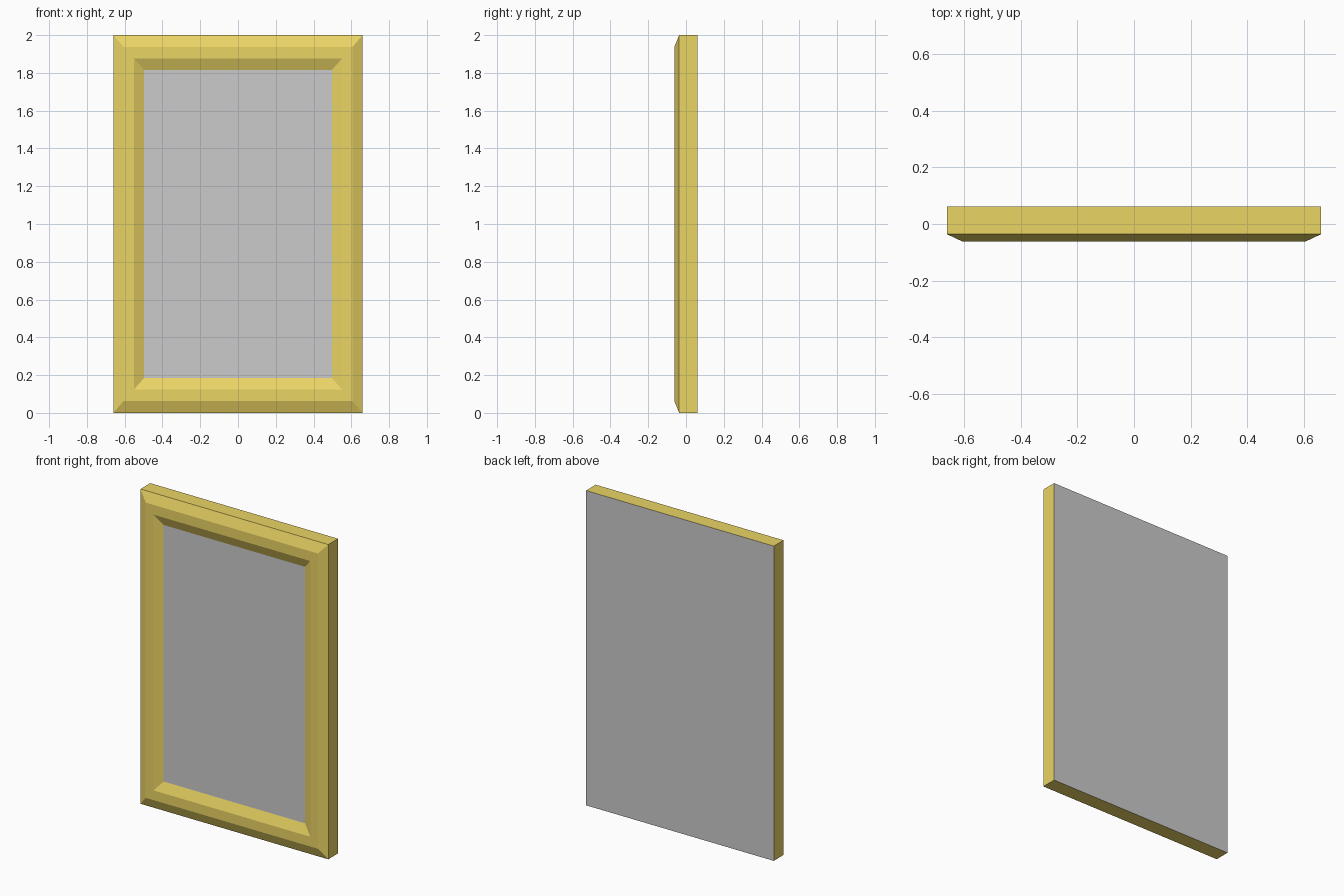
import bpy, bmesh

if "Cube" in bpy.data.objects:
    bpy.data.objects.remove(bpy.data.objects["Cube"])

gold = bpy.data.materials.new("gold")
gold.diffuse_color = (0.83, 0.66, 0.13, 1)
gold.use_nodes = True
gold.node_tree.nodes["Principled BSDF"].inputs["Base Color"].default_value = gold.diffuse_color

W, H = 0.66, 1.0                       # half width, half height
BACK, EDGE, FRONT = 0.0615, -0.036, -0.0615
# moulding profile: (inset in x, inset in z, y)
PROFILE = [(0, 0, BACK), (0, 0, EDGE), (0.054, 0.062, FRONT),
           (0.109, 0.124, FRONT), (0.163, 0.185, EDGE)]


def loop(bm, ix, iz, y):
    w, h = W - ix, H - iz
    return [bm.verts.new((sx * w, y, 1 + sz * h))
            for sx, sz in ((-1, -1), (1, -1), (1, 1), (-1, 1))]


def finish(bm, name, mat=None):
    mesh = bpy.data.meshes.new(name)
    bm.to_mesh(mesh)
    bm.free()
    obj = bpy.data.objects.new(name, mesh)
    bpy.context.collection.objects.link(obj)
    if mat:
        mesh.materials.append(mat)
    return obj


# gold frame: mitred moulding swept through the profile
bm = bmesh.new()
rings = [loop(bm, *p) for p in PROFILE]
for a, b in zip(rings, rings[1:]):
    for i in range(4):
        j = (i + 1) % 4
        bm.faces.new((a[i], a[j], b[j], b[i]))
finish(bm, "frame", gold)

# mirror glass, meeting the inner lip of the frame
bm = bmesh.new()
bm.faces.new(loop(bm, *PROFILE[-1]))
finish(bm, "mirror_glass")

# backing sheet closing the rear of the frame
bm = bmesh.new()
bm.faces.new(loop(bm, *PROFILE[0])[::-1])
finish(bm, "backing")
